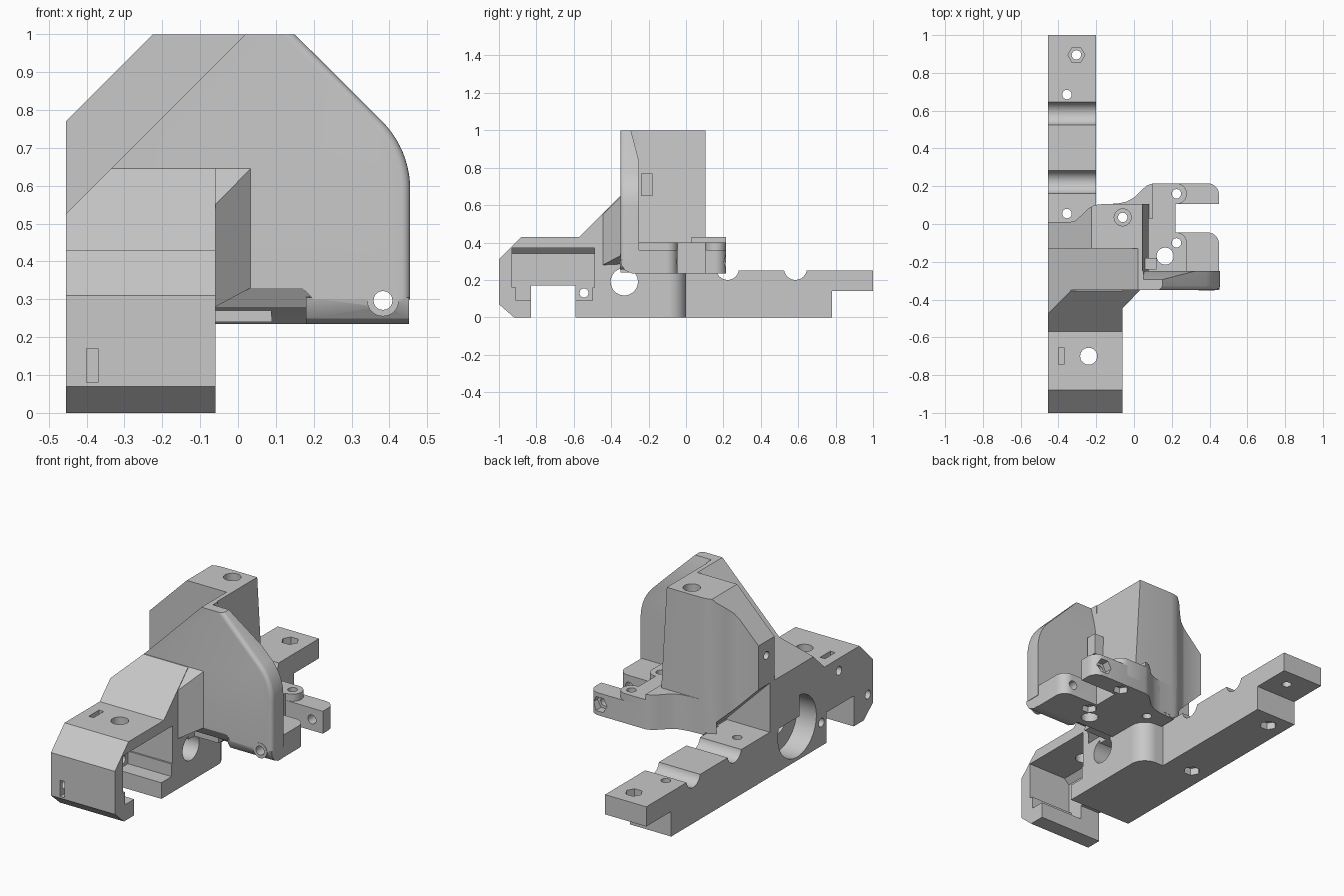
import bpy, bmesh, math

if "Cube" in bpy.data.objects:
    bpy.data.objects.remove(bpy.data.objects["Cube"])

grey = bpy.data.materials.new("plain grey")
grey.diffuse_color = (0.58, 0.58, 0.58, 1)
grey.use_nodes = True
grey.node_tree.nodes["Principled BSDF"].inputs["Base Color"].default_value = (0.58, 0.58, 0.58, 1)
parts = []


def prism(name, axis, pts, lo, hi, tweak=None):
    """Extrude a 2D outline along an axis; outline holds the other two axes in order."""
    def place(p, h):
        v = list(p)
        v.insert("xyz".index(axis), h)
        return v
    bm = bmesh.new()
    low = [bm.verts.new(place(p, lo)) for p in pts]
    high = [bm.verts.new(place(p, hi)) for p in pts]
    bm.faces.new(low)
    bm.faces.new(high)
    for i in range(len(pts)):
        j = (i + 1) % len(pts)
        bm.faces.new((low[i], low[j], high[j], high[i]))
    bmesh.ops.recalc_face_normals(bm, faces=bm.faces)
    if tweak:
        tweak(bm)
    mesh = bpy.data.meshes.new(name)
    bm.to_mesh(mesh)
    bm.free()
    ob = bpy.data.objects.new(name, mesh)
    bpy.context.collection.objects.link(ob)
    return ob


def part(*args, **kw):
    ob = prism(*args, **kw)
    ob.data.materials.append(grey)
    parts.append(ob)
    return ob


def arc(cx, cy, r, a0, a1, n=10):
    return [(cx + r * math.cos(math.radians(a0 + (a1 - a0) * i / n)),
             cy + r * math.sin(math.radians(a0 + (a1 - a0) * i / n))) for i in range(n + 1)]


def ring(c, r, n=32):
    return arc(c[0], c[1], r, 0, 360 - 360 / n, n - 1)


def box(a, b):
    return [(a[0], a[1]), (b[0], a[1]), (b[0], b[1]), (a[0], b[1])]


def cut(targets, axis, pts, lo, hi):
    cutter = prism("cutter", axis, pts, lo, hi)
    cutter.hide_render = True
    for ob in targets:
        mod = ob.modifiers.new("cut", "BOOLEAN")
        mod.operation = "DIFFERENCE"
        mod.solver = "EXACT"
        mod.object = cutter
        bpy.context.view_layer.objects.active = ob
        bpy.ops.object.modifier_apply(modifier=mod.name)
    bpy.data.objects.remove(cutter)


# Motor-side block with its sloped top and notched underside
block = part("front_block", "x", [
    (-1, .07), (-1, .31), (-.88, .43), (-.57, .43), (-.355, .645), (-.09, .645), (-.09, 0),
    (-.59, 0), (-.59, .17), (-.83, .17), (-.83, 0), (-.92, 0)], -.455, -.06)
base_corner = part("base_corner", "z",
                   [(-.3, -.1), (-.06, -.1)] + arc(-.15, -.09, .09, 0, 90) + [(-.3, 0)], 0, .25)

# Long mounting rail with a stepped end
rail = part("rear_rail", "x", [(-.2, 0), (.78, 0), (.78, .14), (1, .14), (1, .25), (-.2, .25)],
            -.455, -.2)


# Tower: right wall leans outward towards the base
def lean(bm):
    for v in bm.verts:
        if v.co.x > 0 and v.co.z < .5:
            v.co.x = .09


back_curve = [(-.17, .105), (-.21, .1), (-.245, .08), (-.28, .045), (-.31, .018), (-.34, .01)]
tower = part("tower", "z", [(-.455, -.3), (.045, -.3), (.045, .105)] + back_curve + [(-.455, .01)],
             .24, 1, tweak=lean)


# Front cover plate with a softened right edge
def soften(bm):
    edges = [e for e in bm.edges
             if all(v.co.y < -.34 and v.co.x > .14 and v.co.z > .29 for v in e.verts)
             and max(v.co.z for v in e.verts) > .4]
    bmesh.ops.bevel(bm, geom=edges, offset=.022, segments=4, profile=.5, affect="EDGES",
                    clamp_overlap=False)


plate = part("front_plate", "y", [
    (-.455, .24), (-.455, 1), (.15, 1)] + arc(.199, .59, .256, 45, 0) +
    [(.455, .3), (.2, .3), (.17, .33), (-.06, .33), (-.06, .24)], -.35, -.25, tweak=soften)
plate_lip = part("plate_lip", "x", [(-.25, .31), (-.25, .235), (-.29, .235), (-.325, .25),
                                    (-.345, .28), (-.35, .305)], .18, .452)
undercut = part("plate_undercut", "x", [(-.35, .33), (-.25, .33), (-.25, .235), (-.28, .26),
                                        (-.32, .28)], -.07, .19)


# Angled web joining block and plate
def slope_web(bm):
    for v in bm.verts:
        v.co.z = v.co.y + .995 if v.co.z > .4 else (.33 if v.co.x > 0 else .28)


web = part("angled_web", "z", [(-.07, -.455), (-.06, -.445), (.033, -.35), (.033, -.345),
                               (-.07, -.345)], .28, .65, tweak=slope_web)

# Forked hinge flange, its raised step and the flared foot
s_curve = [(.1, .215), (.07, .205), (.04, .18), (.0, .14), (-.04, .118), (-.09, .108)]
flange = part("hinge_flange", "z", [(-.3, -.25), (.45, -.25)] + arc(.39, -.105, .06, 0, 90)
              + [(.22, -.045), (.22, .105), (.45, .105)] + arc(.39, .155, .06, 0, 90)
              + s_curve + [(-.19, .1), (-.3, .01)], .235, .36)
step = part("flange_step", "z", [(-.1, -.26), (.28, -.26), (.28, -.095)]
            + arc(.225, -.1, .055, 0, 90) + [(.22, -.045), (.22, .105)]
            + arc(.225, .16, .055, -80, 90) + s_curve, .3, .4)
foot = part("tower_foot", "z", [(-.2, .03), (.1, .03)] + s_curve + back_curve[:3], .25, .43)
boss = part("hinge_boss", "y", ring((.383, .297), .042), -.352, -.26)
clip = part("cable_clip", "z", box((.05, -.24), (.12, -.18)), .65, .77)

# Diagonal shoulder cut and the chamfer on the tower's outer top
cut([block, plate, tower], "y", [(-.6, .38), (.12, 1.1), (-.6, 1.1)], -.9, -.13)
cut([tower], "y", [(-.56, .665), (-.125, 1.1), (-.6, 1.1)], -.5, .3)

# Sloped underside of the tower's outer shoulder, and the thinned plate top
cut([tower, flange], "y", [(-.6, .67), (-.19, .26), (-.19, .1), (-.6, .1)], -.09, .3)
cut([plate], "x", [(-.297, 1.01), (-.25, .83), (-.2, .83), (-.2, 1.01)], .05, .5)

# Motor pocket, wider above than below, with a bevelled ceiling
cut([block], "y", [(-.33, .16), (0, .16), (0, .37), (-.3, .37), (-.33, .34)], -.93, -.49)
cut([block], "y", box((-.33, .09), (0, .2)), -.91, -.5)

# Bearing recess and shaft hole
shaft = (-.33, .19)
cut([block], "x", ring(shaft, .17, 48), -.5, -.335)
cut([rail], "x", ring(shaft, .17, 48), -.5, -.335)
cut([block], "x", ring(shaft, .073), -.5, 0)

# Rod grooves and screw holes in the rail
for y in (.222, .585):
    cut([rail], "x", ring((y, .261), .061), -.5, -.1)
for spot in ((-.305, .895), (-.355, .685), (-.355, .055)):
    cut([rail], "z", ring(spot, .025, 20), -.1, .4)
cut([rail], "z", ring((-.305, .895), .045, 6), .2, .4)
for spot in ((-.355, .685), (-.355, .055)):
    cut([rail], "z", ring(spot, .045, 6), -.1, .04)

# Screw holes and nut slots in the block
cut([block], "z", ring((-.24, -.7), .045), .3, .6)
cut([block], "z", box((-.4, -.745), (-.37, -.655)), .33, .6)
cut([block], "y", box((-.4, .08), (-.37, .17)), -1.1, -.93)
cut([block], "x", ring((-.545, .13), .024, 20), -.5, -.3)
for spot in ((-.7, .36), (-.955, .13)):
    cut([block], "x", ring(spot, .024, 20), -.5, -.385)

# Tower and hinge holes
cut([tower], "x", ring((-.06, .69), .022, 20), -.5, -.38)
cut([tower, foot, flange, step], "z", ring((-.06, .035), .025, 20), .1, 1.1)
cut([tower], "z", ring((-.06, .035), .045), .94, 1.1)
cut([flange, step, clip], "z", ring((.165, -.17), .045), .1, .9)
for spot in ((.225, .16), (.225, -.1)):
    cut([flange, step], "z", ring(spot, .025, 20), .1, .6)
    cut([flange], "z", ring(spot, .042, 6), .1, .27)
cut([flange, boss, plate, plate_lip], "y", ring((.383, .297), .025, 20), -.5, .4)
cut([flange], "y", ring((.383, .297), .045, 6), .17, .4)

# Smooth curved walls, crisp edges
bpy.ops.object.select_all(action="DESELECT")
for ob in parts:
    ob.select_set(True)
bpy.context.view_layer.objects.active = parts[0]
bpy.ops.object.shade_smooth_by_angle(angle=math.radians(30))
